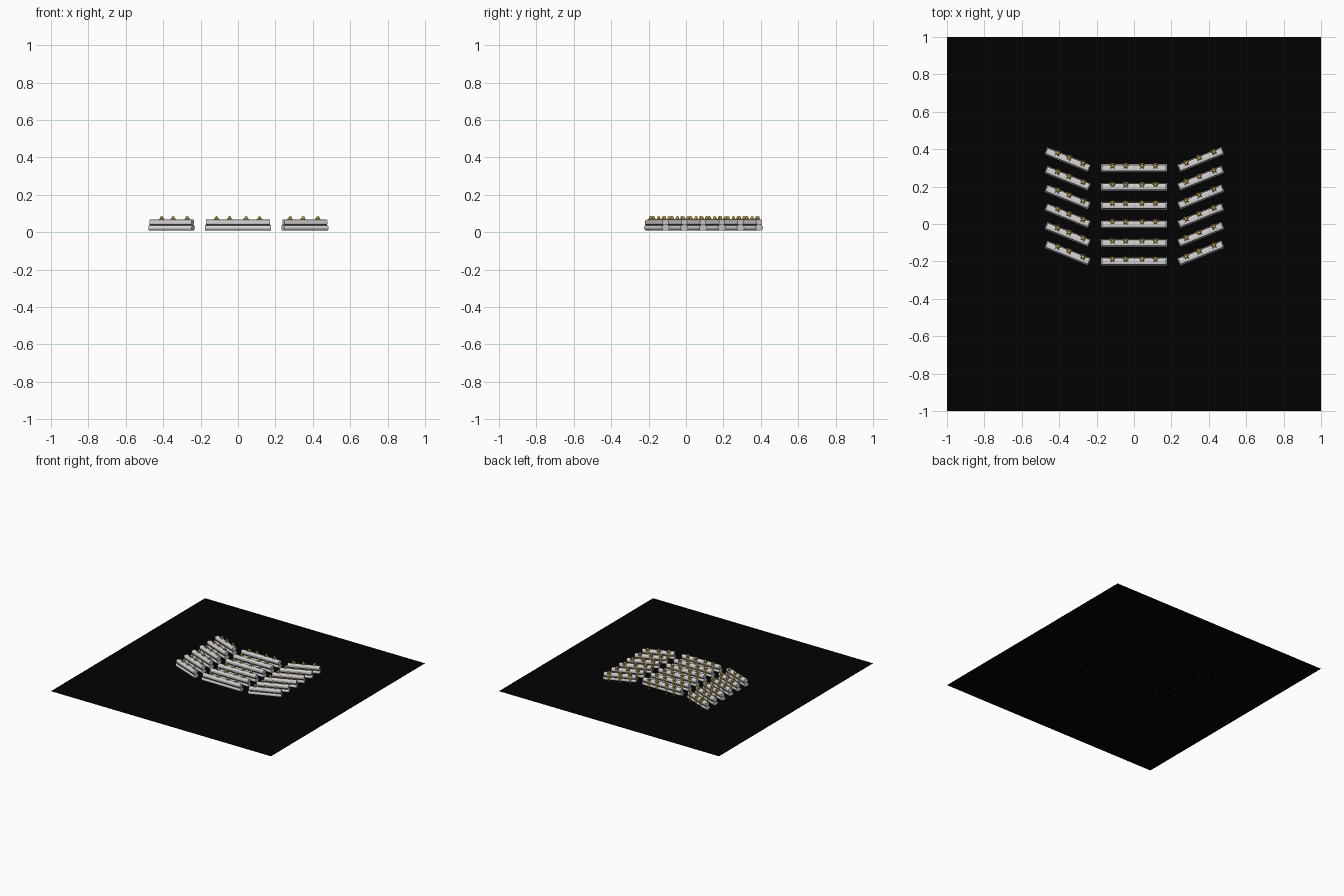
import bpy, bmesh, math
from mathutils import Matrix

if "Cube" in bpy.data.objects:
    bpy.data.objects.remove(bpy.data.objects["Cube"])


def material(name, rgb):
    m = bpy.data.materials.new(name)
    m.diffuse_color = (*rgb, 1)
    m.use_nodes = True
    m.node_tree.nodes["Principled BSDF"].inputs["Base Color"].default_value = m.diffuse_color
    return m


BLACK = material("floor black", (0.0006, 0.0006, 0.0006))
PALE = material("pale grey", (0.68, 0.68, 0.68))
DARK = material("dark trim", (0.04, 0.04, 0.04))
BRASS = material("brass", (0.60, 0.40, 0.08))


def finish(bm, name, mat, matrix):
    bmesh.ops.recalc_face_normals(bm, faces=bm.faces)
    me = bpy.data.meshes.new(name)
    bm.to_mesh(me)
    bm.free()
    me.materials.append(mat)
    ob = bpy.data.objects.new(name, me)
    bpy.context.collection.objects.link(ob)
    ob.matrix_world = matrix
    for p in me.polygons:
        p.use_smooth = True
    me.set_sharp_from_angle(angle=math.radians(35))
    return ob


def roll(bm, length, y0, y1, z0, z1, r, seg=4):
    """Rounded-rectangle bar running along x."""
    pts = []
    for cy, cz, a0 in ((y1 - r, z1 - r, 0), (y0 + r, z1 - r, 90),
                       (y0 + r, z0 + r, 180), (y1 - r, z0 + r, 270)):
        for i in range(seg + 1):
            a = math.radians(a0 + 90 * i / seg)
            pts.append((cy + r * math.cos(a), cz + r * math.sin(a)))
    f = bm.faces.new([bm.verts.new((-length / 2, y, z)) for y, z in pts])
    ext = bmesh.ops.extrude_face_region(bm, geom=[f])
    vs = [g for g in ext["geom"] if isinstance(g, bmesh.types.BMVert)]
    bmesh.ops.translate(bm, verts=vs, vec=(length, 0, 0))


def ball(bm, r, loc):
    bmesh.ops.create_uvsphere(bm, u_segments=10, v_segments=7, radius=r,
                              matrix=Matrix.Translation(loc))


def rod(bm, r, x, y, z0, z1):
    bmesh.ops.create_cone(bm, cap_ends=True, segments=8, radius1=r, radius2=r, depth=z1 - z0,
                          matrix=Matrix.Translation((x, y, (z0 + z1) / 2)))


def bench(name, length, posts, x, y, angle):
    mat = Matrix.Translation((x, y, 0)) @ Matrix.Rotation(math.radians(angle), 4, 'Z')
    # thin dark joint between the two rolls
    bm = bmesh.new()
    roll(bm, length - 0.004, -0.0175, 0.0175, 0.036, 0.041, 0.001, 1)
    finish(bm, name + "_trim", DARK, mat)
    # lower roll
    bm = bmesh.new()
    roll(bm, length + 0.006, -0.023, 0.021, 0.009, 0.038, 0.014, 6)
    finish(bm, name + "_lower_roll", PALE, mat)
    # upper roll
    bm = bmesh.new()
    roll(bm, length - 0.002, -0.017, 0.017, 0.040, 0.067, 0.008, 5)
    finish(bm, name + "_upper_roll", PALE, mat)
    # brass posts on the back, with a knob and side beads; small feet under the floor
    bm = bmesh.new()
    dark = bmesh.new()
    for px in posts:
        rod(bm, 0.004, px, 0.019, 0.009, 0.070)
        rod(bm, 0.004, px, 0.019, 0.0, 0.002)
        ball(bm, 0.009, (px, 0.019, 0.052))
        ball(bm, 0.008, (px, 0.020, 0.028))
        rod(bm, 0.007, px, 0.009, 0.066, 0.070)
        rod(bm, 0.003, px, 0.009, 0.068, 0.076)
        ball(bm, 0.009, (px, 0.011, 0.077))
        for s in (-1, 1):
            ball(bm, 0.006, (px + s * 0.010, 0.016, 0.067))
            ball(bm, 0.004, (px + s * 0.008, 0.001, 0.067))
            rod(dark, 0.003, px + s * 0.006, 0.006, 0.064, 0.069)
            ball(bm, 0.006, (px + s * 0.010, 0.019, 0.040))
    finish(bm, name + "_brass_posts", BRASS, mat)
    finish(dark, name + "_dark_pins", DARK, mat)


# floor sheet
bm = bmesh.new()
bmesh.ops.create_grid(bm, x_segments=1, y_segments=1, size=1.0)
finish(bm, "floor", BLACK, Matrix.Translation((0, 0, 0.001)))

# six rows, each with a straight middle bench and two angled side benches
for i in range(6):
    bench(f"middle_bench_{i+1}", 0.346, (-0.115, -0.045, 0.043, 0.115), 0, 0.299 - 0.1 * i, 0)
    sy = 0.345 - 0.1 * i
    bench(f"left_bench_{i+1}", 0.244, (-0.062, 0.004, 0.085), -0.355, sy, -22)
    bench(f"right_bench_{i+1}", 0.248, (-0.08, -0.005, 0.08), 0.357, sy, 22)
